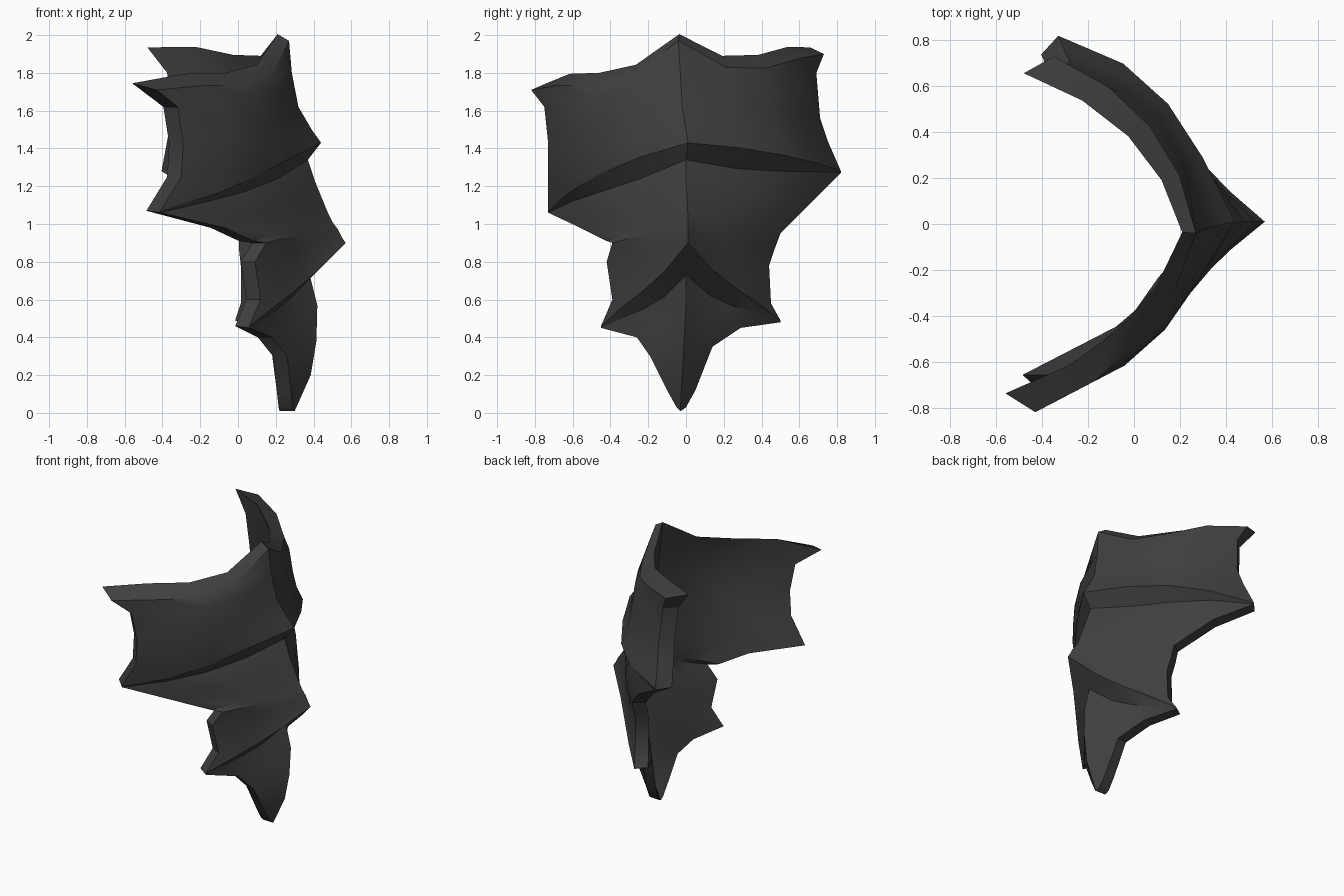
import bpy
from mathutils import Vector

if "Cube" in bpy.data.objects:
    bpy.data.objects.remove(bpy.data.objects["Cube"])

# Each row: left end, centre ridge, right end, (bulge, height sag, ridge thickness, beak)
upper_plate = [
    ((-.43, -.82, 1.71), (.27, -.04, 1.97), (-.35, .73, 1.90), (1.0, -.13, .06, 0)),
    ((-.32, -.75, 1.62), (.285, -.03, 1.80), (-.30, .69, 1.80), (1.1, -.05, .06, 0)),
    ((-.29, -.73, 1.43), (.32, -.02, 1.62), (-.28, .71, 1.56), (1.15, 0, .08, .02)),
    ((-.30, -.73, 1.25), (.39, 0, 1.50), (-.30, .75, 1.44), (1.2, 0, .12, .05)),
    ((-.41, -.73, 1.07), (.44, .01, 1.43), (-.33, .82, 1.28), (1.35, .01, .14, .065)),
]
middle_plate = [
    ((-.41, -.73, 1.06), (.37, 0, 1.34), (-.33, .82, 1.27), (.9, -.03, .08, .04)),
    ((-.07, -.56, .98), (.41, 0, 1.22), (-.10, .68, 1.13), (.5, 0, .10, .02)),
    ((.08, -.42, .91), (.48, .01, 1.05), (.08, .50, .95), (.25, 0, .15, .02)),
    ((.15, -.39, .90), (.50, .01, 1.01), (.08, .47, .87), (.18, -.01, .16, .02)),
    ((.09, -.42, .80), (.53, .01, .97), (.09, .44, .78), (.15, -.02, .18, .02)),
    ((.12, -.39, .60), (.55, .01, .93), (.09, .45, .58), (.1, -.03, .20, .03)),
    ((.06, -.45, .46), (.57, .01, .90), (.06, .50, .49), (.1, -.04, .22, .03)),
]
lower_plate = [
    ((.06, -.45, .45), (.38, 0, .73), (.06, .50, .48), (.05, -.05, .07, .02)),
    ((.18, -.26, .40), (.42, 0, .57), (.16, .29, .45), (.0, -.02, .09, .02)),
    ((.26, -.19, .30), (.415, -.01, .38), (.25, .14, .35), (.0, 0, .09, 0)),
    ((.28, -.10, .12), (.385, -.02, .20), (.28, .05, .12), (.0, 0, .09, 0)),
    ((.29, -.05, .03), (.30, -.03, .01), (.29, 0, .03), (.0, 0, .08, 0)),
]
SIDE = 4                      # segments on each side of the ridge
COLS = SIDE * 2 + 1


def make_row(row, top=False):
    """Return the outer and inner points of one row, left to right."""
    left, ridge, right, (bulge, sag, thick, beak) = row
    outer, inner = [], []
    for c in range(COLS):
        s = (c - SIDE) / SIDE
        t, sign = abs(s), (1 if s > 0 else -1)
        end = Vector(right if s > 0 else left)
        p = Vector(ridge).lerp(end, t)
        mid = 4 * t * (1 - t)                 # strongest half way out
        near = 6.75 * t * (1 - t) ** 2        # strongest close to the ridge
        p += Vector((.11 * mid * bulge - beak * near, .08 * mid * bulge * sign, near * sag))
        end_depth = .13 if top else .075
        rise = .035 + .035 * mid if top else 0
        off = Vector((-(thick * (1 - t) + end_depth * t), -.1 * p.y, rise))
        outer.append(p)
        inner.append(p + off)
    return outer, inner


verts, faces, outer_ids, inner_ids = [], [], [], []


def add(points):
    start = len(verts)
    verts.extend(points)
    return list(range(start, start + len(points)))


# Outer skin steps in under each rim; the inner skin runs straight past the steps
for plate in (upper_plate, middle_plate, lower_plate):
    for i, row in enumerate(plate):
        first = plate is upper_plate and i == 0
        out, inn = make_row(row, first)
        outer_ids.append(add(out))
        under_rim = i == 0 and not first
        inner_ids.append(inner_ids[-1] if under_rim else add(inn))


def face(*ids):
    ids = list(dict.fromkeys(ids))
    if len(ids) > 2:
        faces.append(ids)


for r in range(len(outer_ids) - 1):
    o0, o1, n0, n1 = outer_ids[r], outer_ids[r + 1], inner_ids[r], inner_ids[r + 1]
    for c in range(COLS - 1):
        face(o0[c], o1[c], o1[c + 1], o0[c + 1])
        if n0 is not n1:
            face(n0[c], n0[c + 1], n1[c + 1], n1[c])
    # side walls
    face(o0[0], n0[0], n1[0], o1[0])
    face(o0[-1], o1[-1], n1[-1], n0[-1])
# top and bottom walls
for c in range(COLS - 1):
    o, n = outer_ids[0], inner_ids[0]
    face(o[c], o[c + 1], n[c + 1], n[c])
    o, n = outer_ids[-1], inner_ids[-1]
    face(o[c], n[c], n[c + 1], o[c + 1])

mesh = bpy.data.meshes.new("layered_armor_shell")
mesh.from_pydata(verts, [], faces)
mesh.validate()
shell = bpy.data.objects.new("layered_armor_shell", mesh)
bpy.context.collection.objects.link(shell)

# Dark grey finish
grey = bpy.data.materials.new("dark_grey")
grey.diffuse_color = (.05, .05, .05, 1)
grey.use_nodes = True
grey.node_tree.nodes["Principled BSDF"].inputs["Base Color"].default_value = grey.diffuse_color
mesh.materials.append(grey)

bpy.context.view_layer.objects.active = shell
shell.select_set(True)
bpy.ops.object.shade_smooth_by_angle(angle=0.52)
